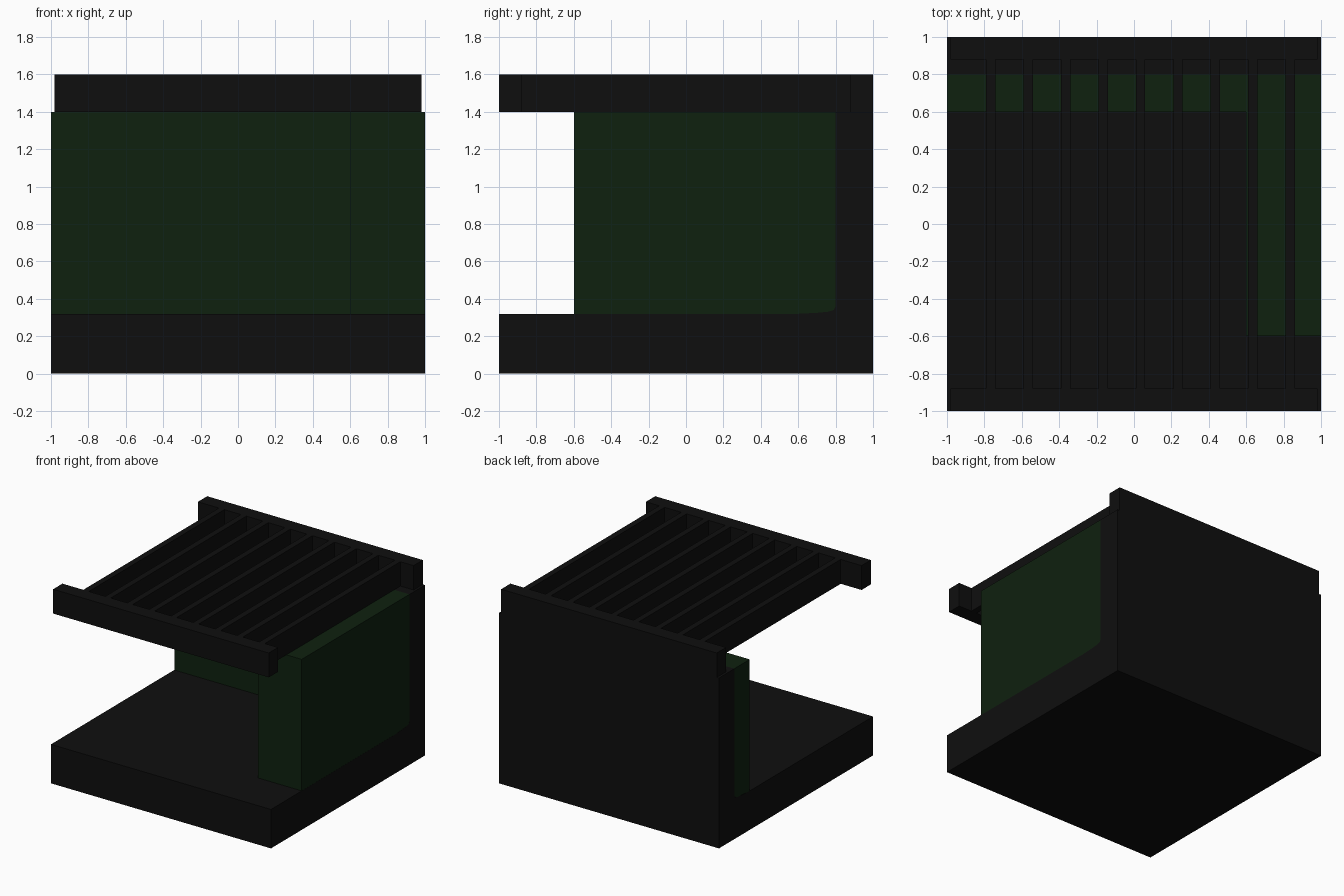
import bpy, bmesh
from mathutils import Vector

if "Cube" in bpy.data.objects:
    bpy.data.objects.remove(bpy.data.objects["Cube"])


def material(name, rgb):
    m = bpy.data.materials.new(name)
    m.diffuse_color = (*rgb, 1)
    m.use_nodes = True
    m.node_tree.nodes["Principled BSDF"].inputs["Base Color"].default_value = m.diffuse_color
    return m


BLACK = material("black", (0.0045, 0.0045, 0.0045))
GREEN = material("dark green", (0.0045, 0.0148, 0.0048))


def prism(name, points, direction, mat):
    """Extrude a flat outline along a direction into a closed solid."""
    bm = bmesh.new()
    face = bm.faces.new([bm.verts.new(p) for p in points])
    ext = bmesh.ops.extrude_face_region(bm, geom=[face], use_keep_orig=True)
    verts = [g for g in ext["geom"] if isinstance(g, bmesh.types.BMVert)]
    bmesh.ops.translate(bm, verts=verts, vec=Vector(direction))
    bmesh.ops.recalc_face_normals(bm, faces=bm.faces[:])
    mesh = bpy.data.meshes.new(name)
    bm.to_mesh(mesh)
    bm.free()
    mesh.materials.append(mat)
    obj = bpy.data.objects.new(name, mesh)
    bpy.context.collection.objects.link(obj)
    return obj


def box(name, x0, x1, y0, y1, z0, z1, mat):
    outline = [(x0, y0, z0), (x1, y0, z0), (x1, y1, z0), (x0, y1, z0)]
    return prism(name, outline, (0, 0, z1 - z0), mat)


# Floor slab and back wall in one profile, with a shallow cove where they meet
profile = [(-1, 0), (1, 0), (1, 1.4), (0.8, 1.4), (0.8, 0.36), (0.79, 0.34),
           (0.76, 0.331), (0.7, 0.325), (0.6, 0.32), (-1, 0.32)]
prism("floor_and_back_wall", [(-1, y, z) for y, z in profile], (2, 0, 0), BLACK)

# L-shaped green lining along the back and right side
X = 0.999
lining = [(-X, 0.6), (0.6, 0.6), (0.6, -0.6), (X, -0.6), (X, 0.8), (-X, 0.8)]
prism("green_lining", [(x, y, 0.32) for x, y in lining], (0, 0, 1.08), GREEN)

# Roof beams at front and back
box("front_beam", -0.98, 0.98, -1, -0.88, 1.4, 1.6, BLACK)
box("back_beam", -0.98, 0.98, 0.88, 1, 1.4, 1.6, BLACK)

# Roof slats between the beams
for i in range(9):
    x = -0.79 + 0.2 * i
    box(f"roof_slat_{i + 1}", x, x + 0.05, -0.88, 0.88, 1.4, 1.6, BLACK)
